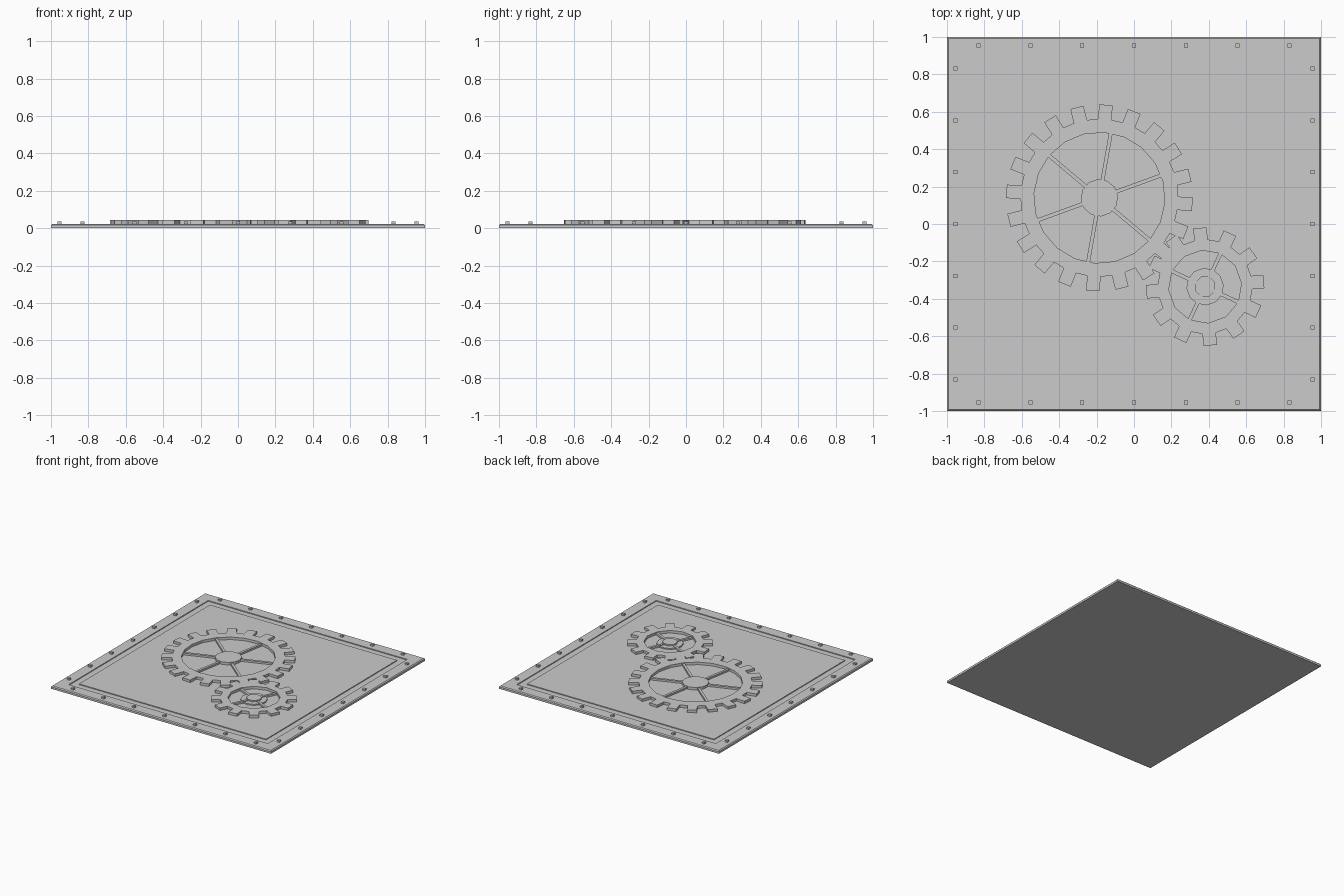
import bpy, bmesh, math

if "Cube" in bpy.data.objects:
    bpy.data.objects.remove(bpy.data.objects["Cube"])

grey = bpy.data.materials.new("plain_grey")
grey.diffuse_color = (0.6, 0.6, 0.6, 1)
grey.use_nodes = True
grey.node_tree.nodes["Principled BSDF"].inputs["Base Color"].default_value = grey.diffuse_color

PLATE_TOP = 0.023
GEAR_TOP = 0.044


def finish(name, bm):
    bmesh.ops.recalc_face_normals(bm, faces=bm.faces)
    me = bpy.data.meshes.new(name)
    bm.to_mesh(me)
    bm.free()
    me.materials.append(grey)
    ob = bpy.data.objects.new(name, me)
    bpy.context.collection.objects.link(ob)
    return ob


def loft(bm, rings, closed=False):
    """Join successive vertex loops with quads; cap the ends unless closed."""
    loops = [[bm.verts.new(p) for p in r] for r in rings]
    pairs = list(zip(loops, loops[1:]))
    if closed:
        pairs.append((loops[-1], loops[0]))
    else:
        bm.faces.new(loops[0])
        bm.faces.new(loops[-1])
    for a, b in pairs:
        n = len(a)
        for i in range(n):
            j = (i + 1) % n
            bm.faces.new((a[i], a[j], b[j], b[i]))


def polygon(c, r, n, phase, z):
    return [(c[0] + r * math.cos(phase + math.tau * i / n),
             c[1] + r * math.sin(phase + math.tau * i / n), z) for i in range(n)]


def disc(name, c, r, n, phase, top):
    bm = bmesh.new()
    loft(bm, [polygon(c, r, n, phase, PLATE_TOP - 0.001), polygon(c, r, n, phase, top)])
    return finish(name, bm)


def toothed_rim(name, c, teeth, tip, root, inner, phase):
    """Flat ring with square teeth; four outline points per tooth."""
    half = 0.036
    outer, hole = [], []
    step = math.tau / teeth
    for i in range(teeth):
        a = phase + i * step
        ca, sa = math.cos(a), math.sin(a)
        for u, v in ((root, -half), (tip, -half), (tip, half), (root, half)):
            outer.append((c[0] + u * ca - v * sa, c[1] + u * sa + v * ca))
        # hole is a polygon with a corner below each tooth
        nxt = a + step
        p = (c[0] + inner * ca, c[1] + inner * sa)
        q = (c[0] + inner * math.cos(nxt), c[1] + inner * math.sin(nxt))
        prv = (c[0] + inner * math.cos(a - step), c[1] + inner * math.sin(a - step))
        mix = lambda s, e, t: (s[0] + (e[0] - s[0]) * t, s[1] + (e[1] - s[1]) * t)
        hole += [mix(p, prv, 0.25), mix(p, prv, 0.02), mix(p, q, 0.02), mix(p, q, 0.25)]
    lift = lambda pts, z: [(x, y, z) for x, y in pts]
    bm = bmesh.new()
    loft(bm, [lift(outer, PLATE_TOP - 0.001), lift(outer, GEAR_TOP),
              lift(hole, GEAR_TOP), lift(hole, PLATE_TOP - 0.001)], closed=True)
    return finish(name, bm)


def spokes(name, c, count, r0, r1, width, phase, top):
    bm = bmesh.new()
    for i in range(count):
        a = phase + math.tau * i / count
        ca, sa = math.cos(a), math.sin(a)
        foot = [(c[0] + u * ca - v * sa, c[1] + u * sa + v * ca)
                for u, v in ((r0, -width / 2), (r1, -width / 2), (r1, width / 2), (r0, width / 2))]
        loft(bm, [[(x, y, z) for x, y in foot] for z in (PLATE_TOP - 0.001, top)])
    return finish(name, bm)


# Square back plate with a chamfered edge and a shallow groove
bm = bmesh.new()
profile = [(1, 0), (1, 0.016), (0.993, PLATE_TOP), (0.905, PLATE_TOP), (0.905, 0.016),
           (0.85, 0.016), (0.85, PLATE_TOP)]
loft(bm, [[(-s, -s, z), (s, -s, z), (s, s, z), (-s, s, z)] for s, z in profile])
finish("back_plate", bm)

# Small square studs along all four edges
bm = bmesh.new()
for k in range(-3, 4):
    t = k * 0.277
    for side in (-0.955, 0.955):
        for x, y in ((t, side), (side, t)):
            s = 0.011
            loft(bm, [[(x - s, y - s, z), (x + s, y - s, z), (x + s, y + s, z), (x - s, y + s, z)]
                      for z in (PLATE_TOP - 0.001, 0.037)])
finish("edge_studs", bm)

# Large gear
big = (-0.185, 0.14)
toothed_rim("large_gear_rim", big, 20, 0.498, 0.42, 0.35, math.radians(-4))
spokes("large_gear_spokes", big, 6, 0.08, 0.349, 0.02, math.radians(20), 0.038)
disc("large_gear_hub", big, 0.1, 12, math.radians(5), GEAR_TOP)

# Small gear
small = (0.38, -0.335)
toothed_rim("small_gear_rim", small, 12, 0.315, 0.25, 0.195, math.radians(5))
spokes("small_gear_spokes", small, 4, 0.04, 0.194, 0.02, math.radians(-25), 0.038)
disc("small_gear_collar", small, 0.1, 12, math.radians(5), 0.033)
disc("small_gear_hub", small, 0.058, 8, math.radians(22), GEAR_TOP)
